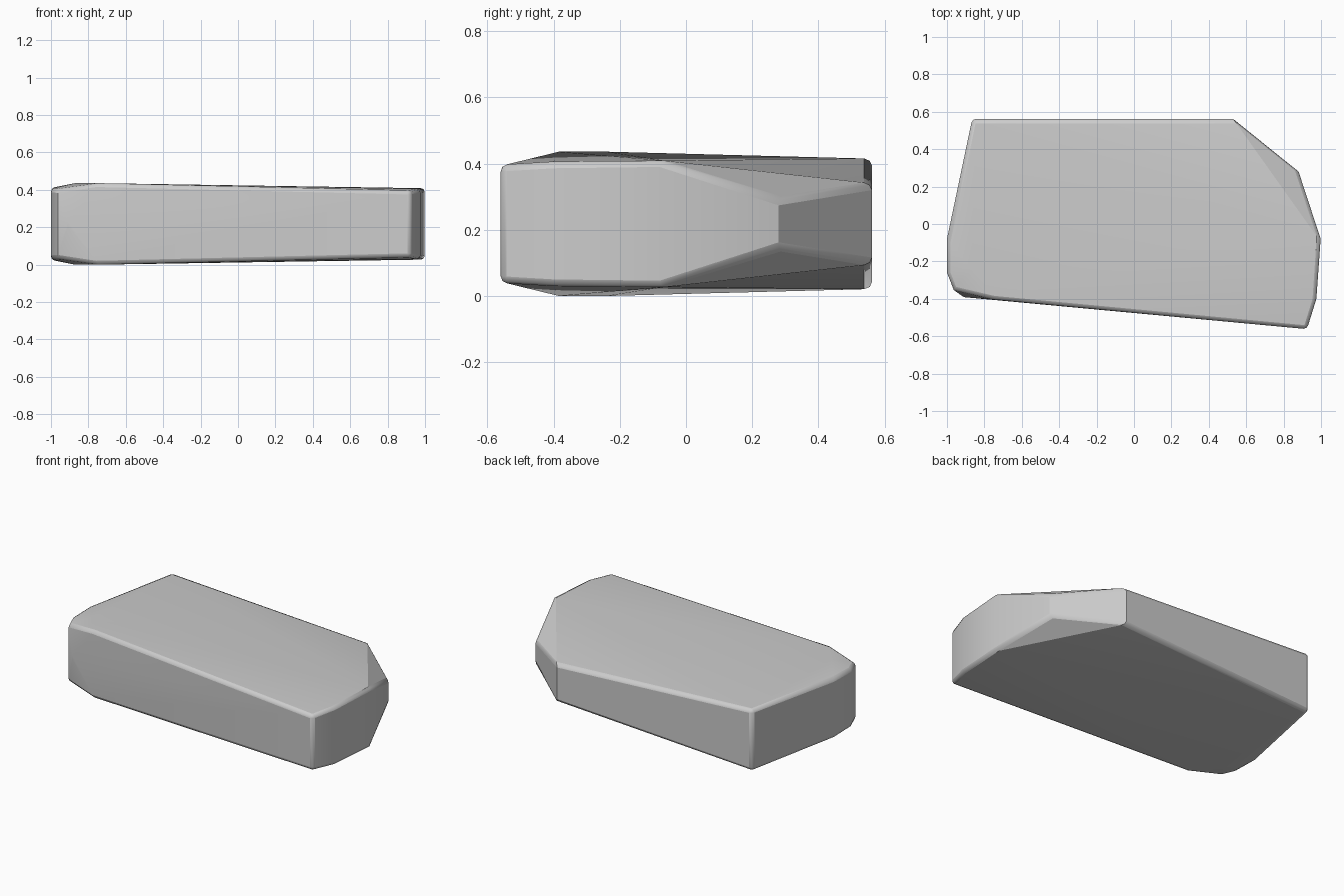
import bpy, bmesh, math

if "Cube" in bpy.data.objects:
    bpy.data.objects.remove(bpy.data.objects["Cube"])

MID = 0.218  # stone is mirrored about this height

# corner stations: x, y, half height
corners = [
    (-0.865, 0.562, 0.197), (0.53, 0.562, 0.122), (0.88, 0.28, 0.076),
    (0.998, -0.08, 0.192), (0.975, -0.40, 0.188), (0.925, -0.562, 0.178),
    (-0.74, -0.405, 0.218), (-0.87, -0.24, 0.218), (-0.965, -0.352, 0.185),
    (-1.0, -0.26, 0.188), (-1.0, -0.08, 0.192), (-0.91, -0.391, 0.01),
]

# chipped slab as a convex hull of the mirrored corners
bm = bmesh.new()
for x, y, h in corners:
    for s in (-1, 1):
        bm.verts.new((x, y, MID + s * h))
res = bmesh.ops.convex_hull(bm, input=bm.verts[:])
loose = [v for v in bm.verts if not v.link_faces]
bmesh.ops.delete(bm, geom=loose, context='VERTS')
bmesh.ops.dissolve_limit(bm, angle_limit=math.radians(0.8),
                         verts=bm.verts[:], edges=bm.edges[:])
bmesh.ops.recalc_face_normals(bm, faces=bm.faces[:])

mesh = bpy.data.meshes.new("stone_slab")
bm.to_mesh(mesh)
bm.free()
slab = bpy.data.objects.new("stone_slab", mesh)
bpy.context.collection.objects.link(slab)

# worn edges
bev = slab.modifiers.new("worn_edges", 'BEVEL')
bev.width = 0.02
bev.segments = 2
bev.limit_method = 'ANGLE'
bev.angle_limit = math.radians(40)

bpy.context.view_layer.objects.active = slab
slab.select_set(True)
bpy.ops.object.shade_smooth_by_angle(angle=math.radians(25))
